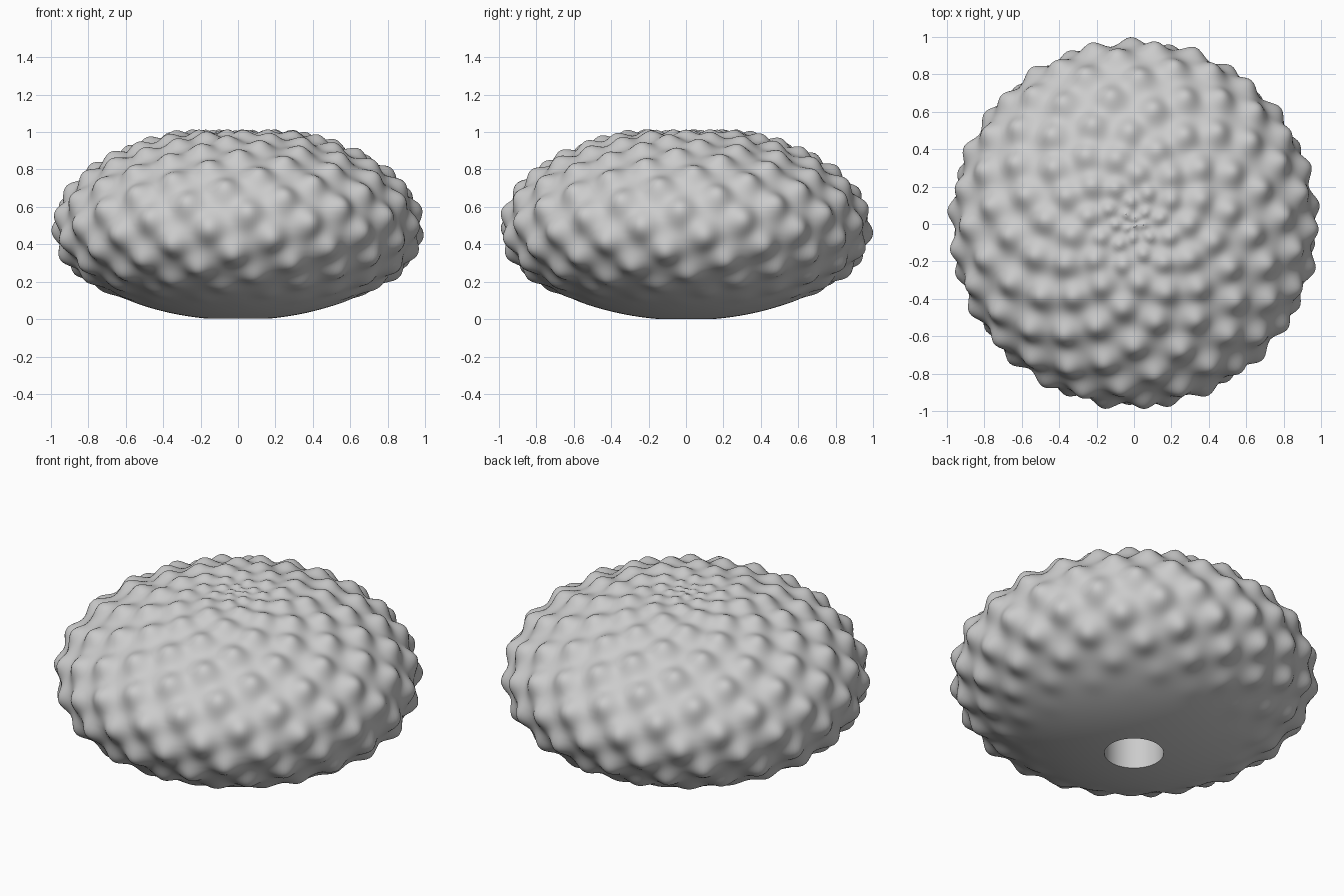
import bpy, bmesh
from math import sin, cos, pi, radians, degrees, exp, asin
from mathutils import Vector

if "Cube" in bpy.data.objects:
    bpy.data.objects.remove(bpy.data.objects["Cube"])

RX, RZ, CZ = 0.945, 0.495, 0.49      # flattened shell body
HOLE = 0.16                          # radius of the opening underneath
GOLD = radians(137.508)
SEG, RINGS = 320, 170


def body(theta, phi):
    return Vector((RX * sin(theta) * cos(phi), RX * sin(theta) * sin(phi), CZ + RZ * cos(theta)))


def normal(theta, phi):
    return Vector((sin(theta) * cos(phi) / RX, sin(theta) * sin(phi) / RX, cos(theta) / RZ)).normalized()


# Knobs on a golden-angle spiral, small at the crown and fading underneath
knobs = []
for n in range(-24, 195):
    deg = 17.8 + 0.70 * n
    t = radians(deg)
    crown = min(1.0, 0.2 + 0.8 * RX * sin(t) / 0.33)
    f = min(1.0, max(0.0, (148 - deg) / 42))
    fade = f * f * (3 - 2 * f)
    if fade > 0:
        p = body(t, n * GOLD)
        knobs.append((deg, p.x, p.y, p.z, 0.056 * crown * fade, 1 / (2 * (0.05 * crown) ** 2)))

# Shell: rings from the crown down to the opening, pushed out by the knobs
bm = bmesh.new()
t_end = pi - asin(HOLE / RX)
rows = []
for i in range(1, RINGS + 1):
    t = t_end * i / RINGS
    near = [k for k in knobs if abs(k[0] - degrees(t)) < 18]
    row = []
    for j in range(SEG):
        a = 2 * pi * j / SEG
        p = body(t, a)
        x, y, z = p
        h = 0.0
        for _, kx, ky, kz, amp, w in near:
            d = (x - kx) ** 2 + (y - ky) ** 2 + (z - kz) ** 2
            if d < 0.03:
                h += amp * exp(-d * w)
        row.append(bm.verts.new(p + normal(t, a) * h))
    rows.append(row)

# Smooth well inside the opening
for z in (0.0, 0.1, 0.2):
    rows.append([bm.verts.new((HOLE * cos(2 * pi * j / SEG), HOLE * sin(2 * pi * j / SEG), z + 0.005))
                 for j in range(SEG)])

for r0, r1 in zip(rows, rows[1:]):
    for j in range(SEG):
        k = (j + 1) % SEG
        bm.faces.new((r0[j], r1[j], r1[k], r0[k]))
top = bm.verts.new((0, 0, CZ + RZ))
for j in range(SEG):
    bm.faces.new((top, rows[0][j], rows[0][(j + 1) % SEG]))
bm.faces.new(list(reversed(rows[-1])))
bmesh.ops.remove_doubles(bm, verts=bm.verts, dist=1e-5)
bmesh.ops.recalc_face_normals(bm, faces=bm.faces)

mesh = bpy.data.meshes.new("urchin_shell")
bm.to_mesh(mesh)
bm.free()
shell = bpy.data.objects.new("urchin_shell", mesh)
bpy.context.collection.objects.link(shell)
bpy.context.view_layer.objects.active = shell
shell.select_set(True)
bpy.ops.object.shade_smooth_by_angle(angle=radians(40))
